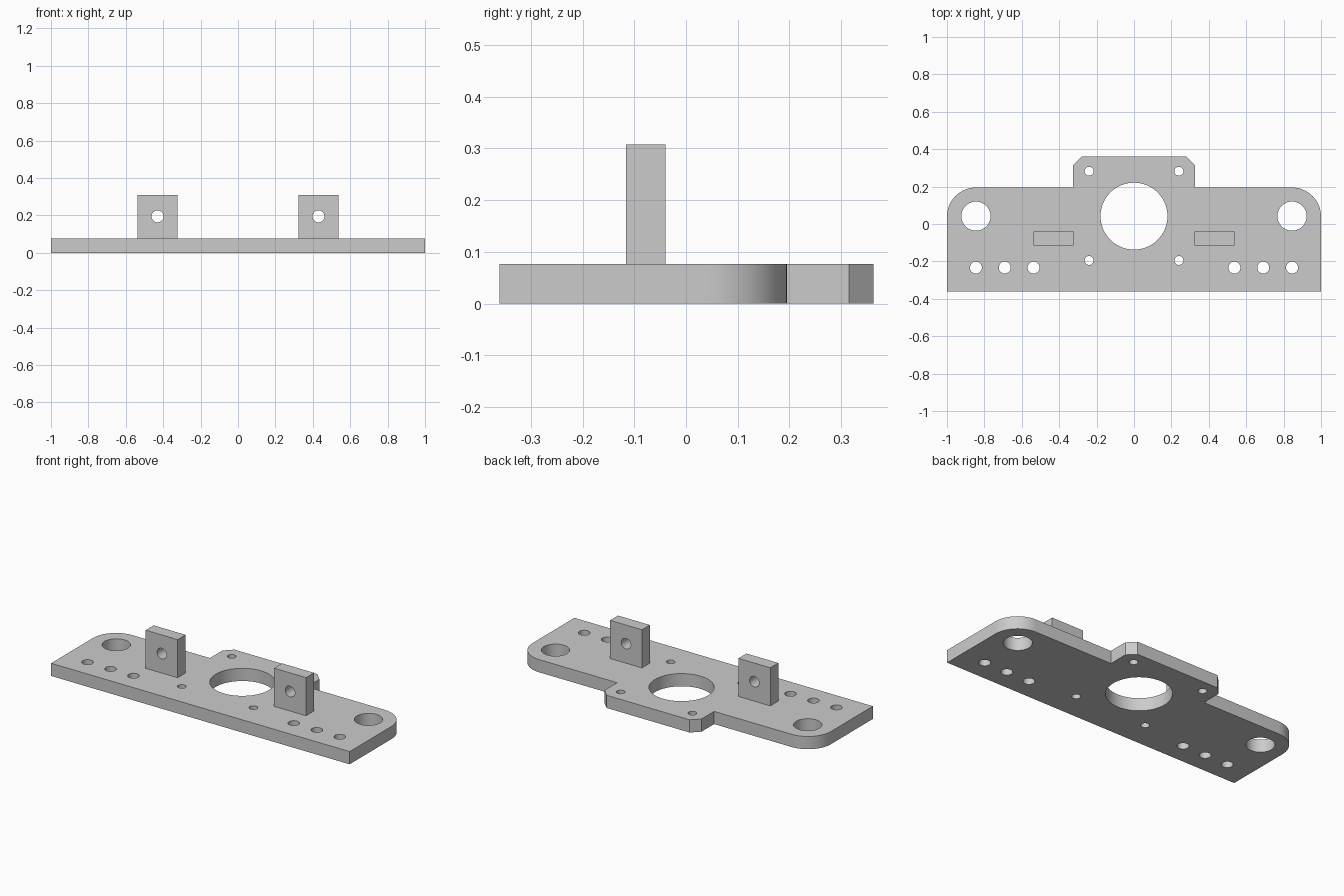
import bpy, bmesh
from math import sin, cos, pi, radians
from mathutils import Matrix, Vector

cube = bpy.data.objects.get("Cube")
if cube:
    bpy.data.objects.remove(cube, do_unlink=True)

THICK = 0.077
grey = bpy.data.materials.new("light_grey_metal")
grey.use_nodes = True
grey.diffuse_color = (0.6, 0.6, 0.6, 1)
grey.node_tree.nodes["Principled BSDF"].inputs["Base Color"].default_value = (0.6, 0.6, 0.6, 1)


def make_object(name, bm):
    bmesh.ops.recalc_face_normals(bm, faces=bm.faces)
    mesh = bpy.data.meshes.new(name)
    bm.to_mesh(mesh)
    bm.free()
    obj = bpy.data.objects.new(name, mesh)
    mesh.materials.append(grey)
    bpy.context.collection.objects.link(obj)
    return obj


def drill(obj, holes, axis):
    """Cut round holes, given as (centre, radius), along one axis."""
    bm = bmesh.new()
    turn = Vector((0, 0, 1)).rotation_difference(Vector(axis)).to_matrix().to_4x4()
    for centre, r in holes:
        bmesh.ops.create_cone(bm, cap_ends=True, segments=64 if r > 0.1 else 40,
                              radius1=r, radius2=r, depth=0.4,
                              matrix=Matrix.Translation(centre) @ turn)
    cutter = make_object("hole_cutter", bm)
    cutter.hide_render = True
    mod = obj.modifiers.new("holes", "BOOLEAN")
    mod.operation, mod.solver, mod.object = "DIFFERENCE", "EXACT", cutter
    # Apply the cut, then drop the cutter
    bpy.ops.object.select_all(action="DESELECT")
    obj.select_set(True)
    bpy.context.view_layer.objects.active = obj
    bpy.ops.object.modifier_apply(modifier=mod.name)
    bpy.data.objects.remove(cutter, do_unlink=True)
    bpy.ops.object.shade_smooth_by_angle(angle=radians(30))


# Base plate: half outline with rounded corner and chamfered tab, mirrored
half = [(1, -0.36)]
for i in range(17):
    a = pi / 2 * i / 16
    half.append((0.845 + 0.155 * cos(a), 0.04 + 0.155 * sin(a)))
half += [(0.325, 0.195), (0.325, 0.315), (0.278, 0.362)]
outline = half + [(-x, y) for x, y in reversed(half)]

bm = bmesh.new()
base = bm.faces.new([bm.verts.new((x, y, 0)) for x, y in outline])
top = bmesh.ops.extrude_face_region(bm, geom=[base])["geom"]
bmesh.ops.translate(bm, vec=(0, 0, THICK),
                    verts=[v for v in top if isinstance(v, bmesh.types.BMVert)])
plate = make_object("base_plate", bm)

# Plate holes: central bore, corner holes, screw holes and front rows
holes = [((0, 0.042, 0), 0.179)]
for s in (-1, 1):
    holes.append(((s * 0.845, 0.042, 0), 0.078))
    holes += [((s * 0.24, y, 0), 0.024) for y in (-0.195, 0.282)]
    holes += [((s * x, -0.233, 0), 0.032) for x in (0.537, 0.691, 0.845)]
drill(plate, holes, (0, 0, 1))

# Upright lugs with a cross hole
for side, s in (("left", 1), ("right", -1)):
    bm = bmesh.new()
    bmesh.ops.create_cube(bm, size=1, matrix=Matrix.Translation((s * 0.43, -0.078, 0.1925))
                          @ Matrix.Diagonal((0.214, 0.076, 0.231, 1)))
    drill(make_object(side + "_lug", bm), [((s * 0.43, -0.078, 0.195), 0.032)], (0, 1, 0))
